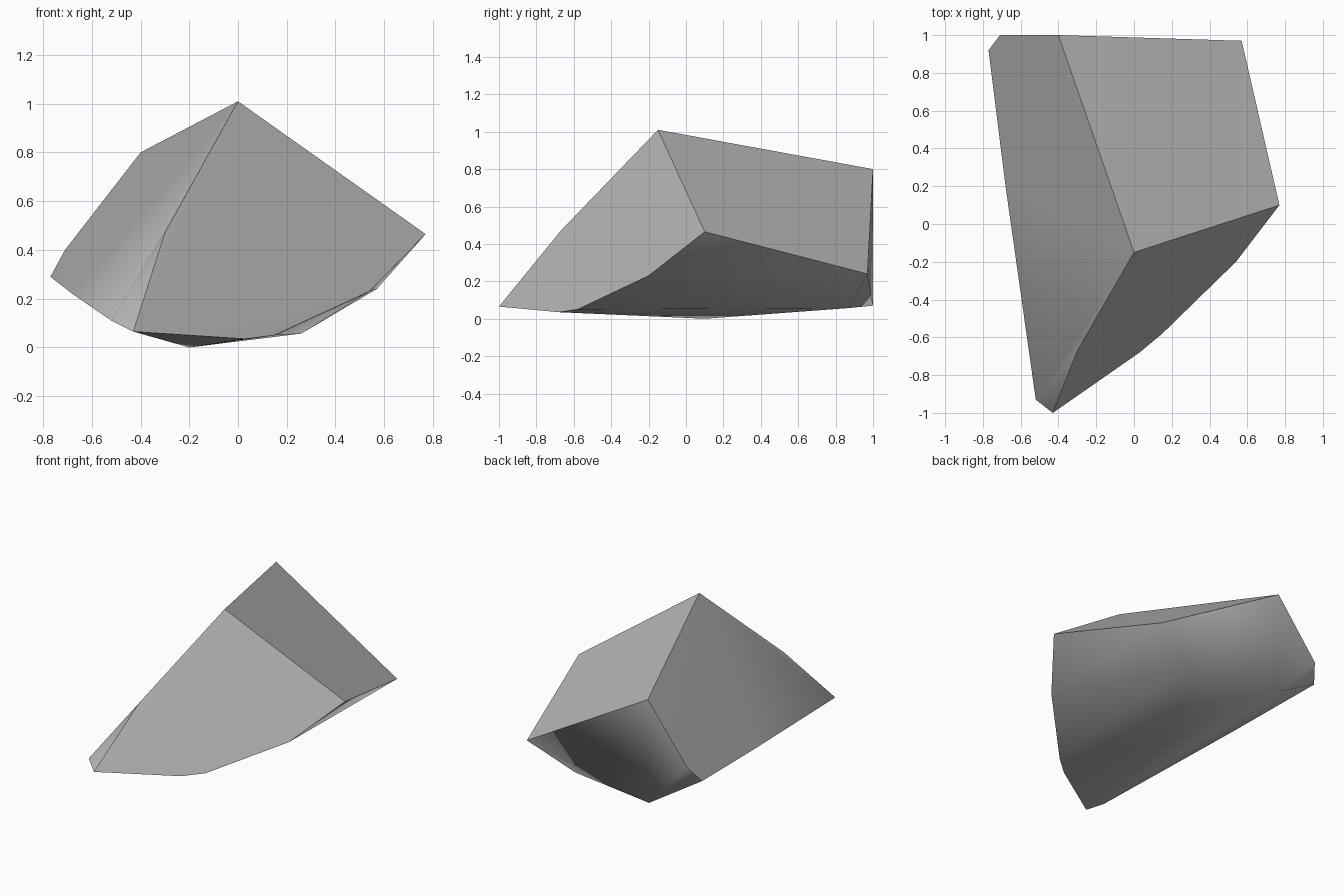
import bpy, bmesh
from mathutils import Vector

cube = bpy.data.objects.get("Cube")
if cube:
    bpy.data.objects.remove(cube, do_unlink=True)

# One stone colour
stone = bpy.data.materials.new("stone_grey")
stone.use_nodes = True
grey = (0.47, 0.47, 0.47, 1)
stone.diffuse_color = grey
bsdf = stone.node_tree.nodes["Principled BSDF"]
bsdf.inputs["Base Color"].default_value = grey
bsdf.inputs["Roughness"].default_value = 0.9

# Corners of the broken chunk, grouped from the peak down
upper = [(0, -.15, 1.01), (-.4, 1, .8), (.77, .1, .465), (.57, .97, .24)]
left_rim = [(-.71, 1, .4), (-.77, .92, .29), (-.68, .2, .22),
            (-.645, .03, .2), (-.52, -.93, .11), (-.3, -.67, .47)]
front_rim = [(-.43, -1, .065), (.03, -.68, .035), (.15, -.58, .05), (.54, -.2, .23)]
base = [(-.2, .1, 0), (-.41, 1, .07), (.26, .87, .057)]

# The chunk is the solid wrapped around those corners
bm = bmesh.new()
for p in upper + left_rim + front_rim + base:
    bm.verts.new(p)
hull = bmesh.ops.convex_hull(bm, input=bm.verts[:])
loose = [v for v in bm.verts if not v.link_faces]
bmesh.ops.delete(bm, geom=loose, context='VERTS')
bmesh.ops.recalc_face_normals(bm, faces=bm.faces[:])
bm.normal_update()

# Sort facets into fracture planes; only borders between planes stay sharp
planes = [Vector(d).normalized() for d in
          ((-.78, -.16, .6), (.48, .32, .82), (.54, -.74, .42), (.1, .5, -.85))]


def plane_of(face):
    return max(range(len(planes)), key=lambda i: face.normal.dot(planes[i]))


for f in bm.faces:
    f.smooth = True
for e in bm.edges:
    a, b = e.link_faces
    e.smooth = plane_of(a) == plane_of(b)

mesh = bpy.data.meshes.new("rock_chunk")
bm.to_mesh(mesh)
bm.free()
mesh.materials.append(stone)
rock = bpy.data.objects.new("rock_chunk", mesh)
bpy.context.collection.objects.link(rock)
